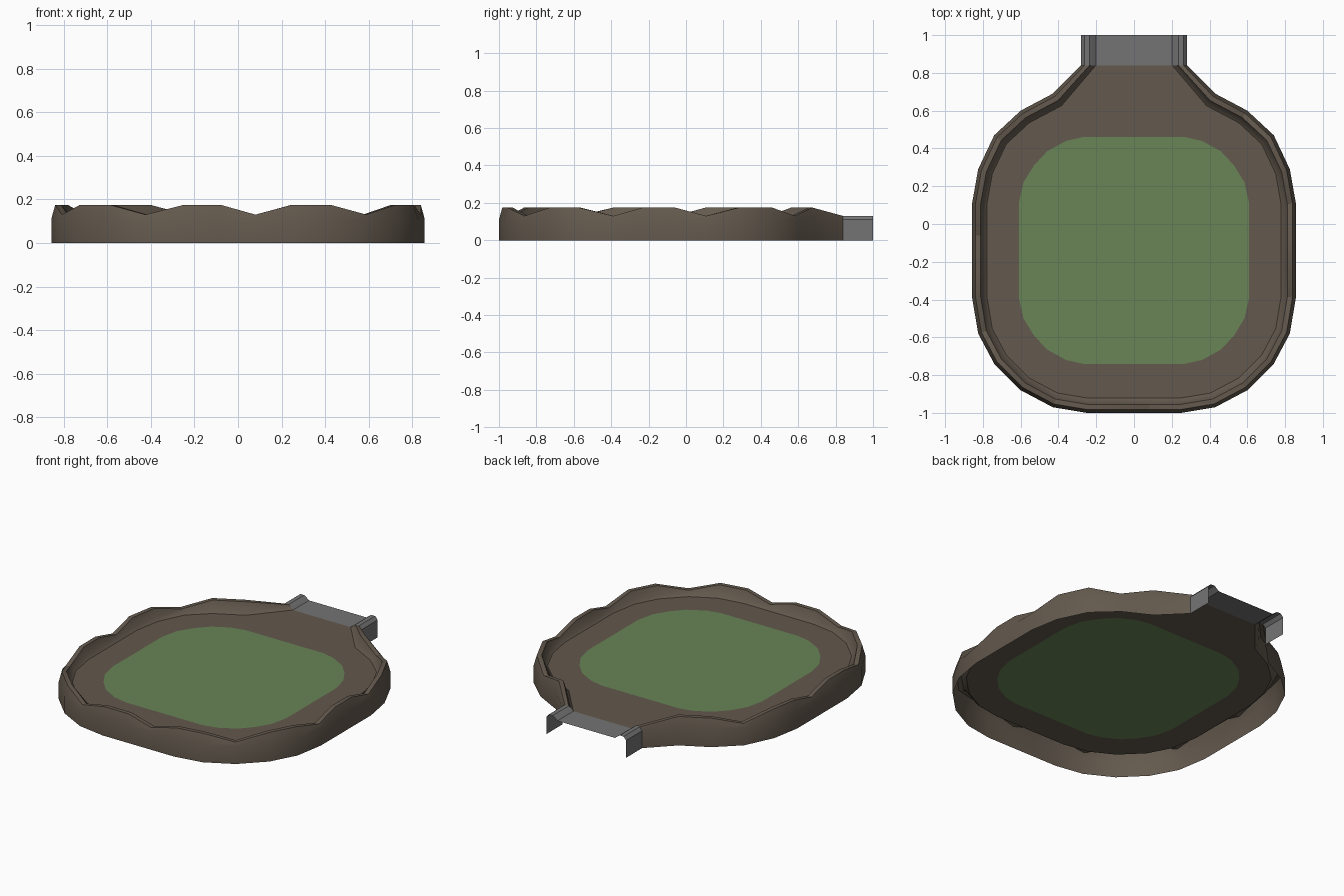
import bpy, bmesh
from mathutils import Vector

if "Cube" in bpy.data.objects:
    bpy.data.objects.remove(bpy.data.objects["Cube"])

FLOOR_Z = 0.105


def material(name, rgb):
    m = bpy.data.materials.new(name)
    m.diffuse_color = (*rgb, 1)
    m.use_nodes = True
    m.node_tree.nodes["Principled BSDF"].inputs["Base Color"].default_value = m.diffuse_color
    return m


earth = material("brown_earth", (0.125, 0.100, 0.075))
grass = material("green_grass", (0.140, 0.235, 0.095))
stone = material("grey_stone", (0.175, 0.175, 0.175))


def finish(bm, name, mats, smooth=True):
    me = bpy.data.meshes.new(name)
    bm.to_mesh(me)
    bm.free()
    for m in mats:
        me.materials.append(m)
    ob = bpy.data.objects.new(name, me)
    bpy.context.collection.objects.link(ob)
    if smooth:
        bpy.ops.object.select_all(action='DESELECT')
        ob.select_set(True)
        bpy.context.view_layer.objects.active = ob
        bpy.ops.object.shade_smooth_by_angle(angle=0.45)
    return ob


def skin(bm, rows):
    """Join equal-length rows of points with quads, facing outward."""
    vs = [[bm.verts.new(p) for p in r] for r in rows]
    for a, b in zip(vs, vs[1:]):
        for k in range(len(a) - 1):
            bm.faces.new((a[k + 1], b[k + 1], b[k], a[k]))


def profile(h):
    """Bank section: (inward offset, height)."""
    return [(0, 0), (0, 0.11), (0.018, h), (0.045, h),
            (0.062, 0.118), (0.078, FLOOR_Z)]


# outline, right side from back to front, then mirrored
right = [(.28, .84), (.43, .69), (.60, .60), (.74, .47), (.825, .29),
         (.857, .11), (.857, -.06), (.857, -.23), (.857, -.39), (.825, -.58),
         (.74, -.74), (.60, -.88), (.43, -.97), (.25, -1), (.08, -1)]
path = [Vector(p) for p in right + [(-x, y) for x, y in reversed(right)]]
last = len(path) - 1


def inward(i):
    if i in (0, last):
        return Vector((-1 if i == 0 else 1, 0))
    n = []
    for a, b in ((i - 1, i), (i, i + 1)):
        d = (path[b] - path[a]).normalized()
        n.append(Vector((d.y, -d.x)))
    m = (n[0] + n[1]).normalized()
    return m / m.dot(n[0])


# earth bank with wavy crest: every third point is a dip
rows = []
for i, p in enumerate(path):
    h = 0.13 if i in (0, last) or i % 3 == 2 else 0.175
    rows.append([(*(p + inward(i) * o), z) for o, z in profile(h)])
bm = bmesh.new()
skin(bm, rows)
finish(bm, "earth_bank", [earth])

# floor with the grass area cut into it
quarter = [(.27, .60), (.36, .58), (.46, .525), (.53, .45), (.585, .36), (.61, .25)]
half = quarter + [(x, -y) for x, y in reversed(quarter)]
patch = [(x, y - .14) for x, y in half + [(-x, y) for x, y in reversed(half)]]
bm = bmesh.new()


def loop(points):
    vs = [bm.verts.new((x, y, FLOOR_Z)) for x, y in points]
    return vs, [bm.edges.new((vs[i - 1], vs[i])) for i in range(len(vs))]


_, outer_edges = loop([r[-1][:2] for r in rows])
patch_verts, patch_edges = loop(patch)
bmesh.ops.triangle_fill(bm, edges=outer_edges + patch_edges, use_beauty=True,
                        normal=(0, 0, 1))
# discard any fill inside the patch, then make the patch one face
ring = set(patch_verts)
inside = [f for f in bm.faces if all(v in ring for v in f.verts)]
if inside:
    bmesh.ops.delete(bm, geom=inside, context='FACES_ONLY')
green = bm.faces.new(patch_verts)
green.material_index = 1
for f in bm.faces:
    f.normal_update()
    if f.normal.z < 0:
        f.normal_flip()
finish(bm, "arena_floor", [earth, grass], smooth=False)

# stone gateway at the back: deck with a low kerb on each side
side = [(.28 - o, z) for o, z in profile(0.13)]
section = side + [(-x, z) for x, z in reversed(side)]
bm = bmesh.new()
skin(bm, [[(x, y, z) for x, z in section] for y in (1.0, 0.84)])
finish(bm, "gateway_deck", [stone])
